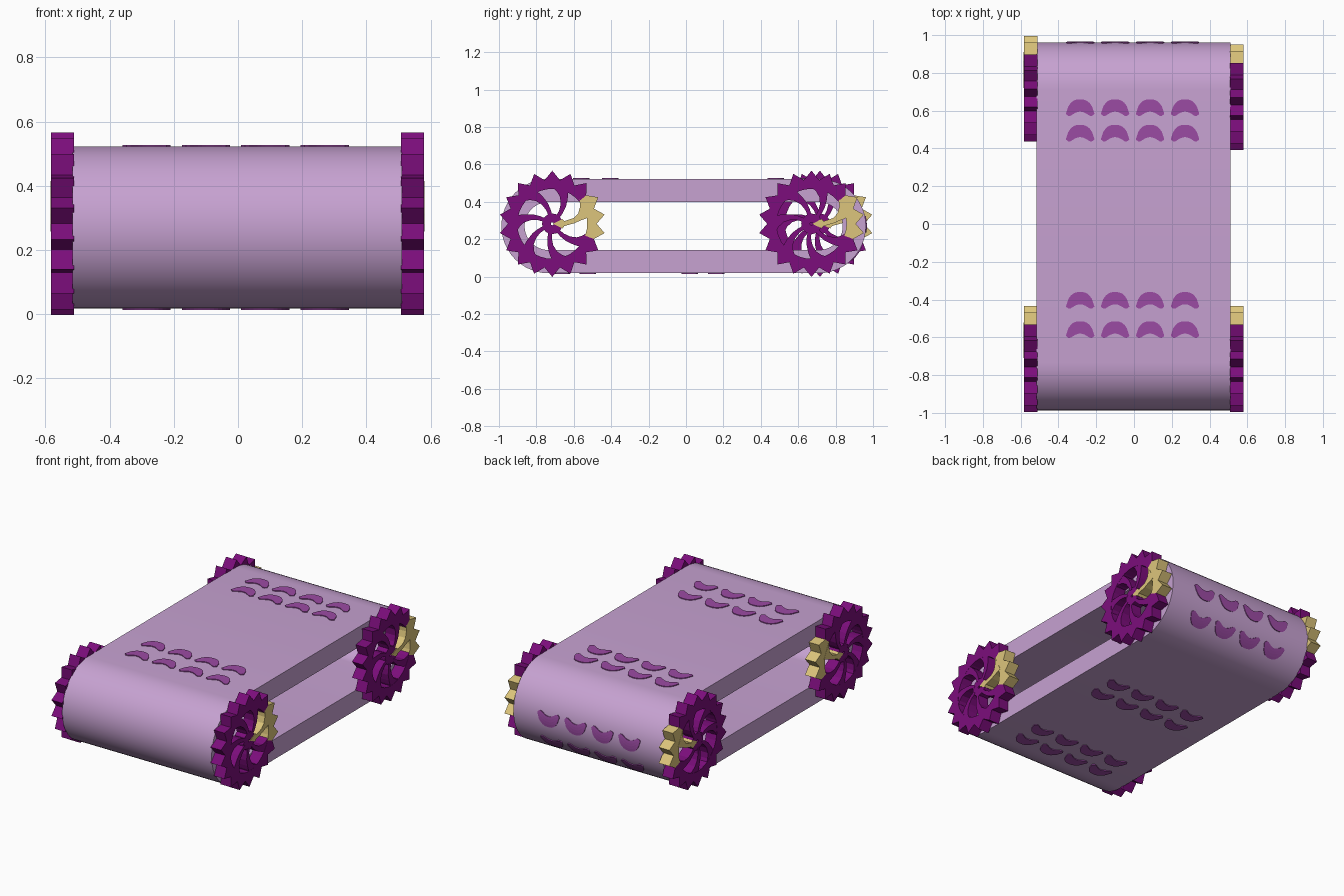
import bpy, bmesh, math
from math import sin, cos, pi, radians

if "Cube" in bpy.data.objects:
    bpy.data.objects.remove(bpy.data.objects["Cube"])


def material(name, rgb):
    m = bpy.data.materials.new(name)
    m.diffuse_color = (*rgb, 1)
    m.use_nodes = True
    m.node_tree.nodes["Principled BSDF"].inputs["Base Color"].default_value = m.diffuse_color
    return m


LILAC = material("lilac", (0.57, 0.36, 0.64))
PURPLE = material("deep purple", (0.20, 0.004, 0.20))
GOLD = material("pale gold", (0.72, 0.56, 0.20))
VIOLET = material("violet", (0.33, 0.07, 0.37))


def finish(bm, name, mats, smooth=False):
    bmesh.ops.recalc_face_normals(bm, faces=bm.faces[:])
    me = bpy.data.meshes.new(name)
    bm.to_mesh(me)
    bm.free()
    for m in mats:
        me.materials.append(m)
    ob = bpy.data.objects.new(name, me)
    bpy.context.collection.objects.link(ob)
    if smooth:
        bpy.context.view_layer.objects.active = ob
        ob.select_set(True)
        bpy.ops.object.shade_smooth_by_angle(angle=radians(30))
        ob.select_set(False)
    return ob


def strip(bm, pairs, x0, x1, closed=False, mat=lambda i: 0):
    """Solid strip: each pair holds two (y, z) points, swept from x0 to x1."""
    rings = [[bm.verts.new((x, *p)) for x, p in ((x0, a), (x1, a), (x1, b), (x0, b))]
             for a, b in pairs]
    n = len(rings)
    for i in range(n if closed else n - 1):
        r, q = rings[i], rings[(i + 1) % n]
        for k in range(4):
            j = (k + 1) % 4
            bm.faces.new((r[k], r[j], q[j], q[k])).material_index = mat(i)
    if not closed:
        for r, i in ((rings[0], 0), (rings[-1], n - 2)):
            bm.faces.new(r).material_index = mat(i)


def polar(c, r, deg):
    return c[0] + r * cos(radians(deg)), c[1] + r * sin(radians(deg))


# Belt: thick rounded loop
YF, YB, ZC, RO, RI = -0.735, 0.71, 0.27, 0.252, 0.128
pairs = []
for yc, start in ((YB, -90), (YF, 90)):
    for i in range(25):
        a = start + 180 * i / 24
        pairs.append((polar((yc, ZC), RO, a), polar((yc, ZC), RI, a)))
bm = bmesh.new()
strip(bm, pairs, -0.515, 0.51, closed=True)
finish(bm, "belt", [LILAC], smooth=True)


# Bean-shaped marks wrapped onto the belt surface
def on_belt(s, lift):
    """Distance s along the belt from the top middle, heading to the back."""
    r, arc = RO + lift, pi * RO
    if s < YB:
        return s, ZC + r
    if s < YB + arc:
        a = (s - YB) / RO
        return YB + r * sin(a), ZC + r * cos(a)
    return YB - (s - YB - arc), ZC - r


def add_mark(bm, x, s, nu=12, nv=4):
    grid = []
    for i in range(nu + 1):
        t = -1 + 2 * i / nu
        top = -0.025 + 0.075 * (1 - abs(t) ** 2.6) ** 0.7
        low = -0.043 + 0.028 * max(0, cos(t * pi / 1.5)) + 0.015 * abs(t) ** 6
        row = []
        for j in range(nv + 1):
            y, z = on_belt(s + low + (top - low) * j / nv, 0.002)
            row.append(bm.verts.new((x + 0.075 * t, y, z)))
        grid.append(row)
    for i in range(nu):
        for j in range(nv):
            bm.faces.new((grid[i][j], grid[i + 1][j], grid[i + 1][j + 1], grid[i][j + 1]))


for name, rows in (("top_back_marks", (0.61, 0.475)), ("top_front_marks", (-0.41, -0.565)),
                   ("end_marks", (1.09, 1.26)), ("underside_back_marks", (2.045, 2.185)),
                   ("underside_front_marks", (2.73, 2.87))):
    bm = bmesh.new()
    for s in rows:
        for i in range(4):
            add_mark(bm, -0.285 + 0.185 * i, s)
    ob = finish(bm, name, [VIOLET])
    mod = ob.modifiers.new("thickness", 'SOLIDIFY')
    mod.thickness, mod.offset = 0.006, 0


# Toothed wheels with swept spokes and one gold segment
def wheel(name, x0, x1, yc):
    c = (yc, 0.282)
    bm = bmesh.new()
    # rim: 18 teeth, three of them gold
    rim = [(polar(c, 0.284 if i % 2 else 0.237, -20 + 10 * i),
            polar(c, 0.187, -20 + 10 * i)) for i in range(36)]
    strip(bm, rim, x0, x1, closed=True, mat=lambda i: 1 if i < 6 else 0)
    # hub
    hub = [(polar(c, 0.055, 22.5 * i), polar(c, 0.008, 22.5 * i)) for i in range(16)]
    strip(bm, hub, x0 + 0.002, x1 - 0.002, closed=True)

    # spokes
    def spoke(base, profile, mat, grow):
        pts = []
        for r, half in profile:
            a = base - 12 + 26 * (r / 0.19) ** 2
            d = math.degrees(half / max(r, 0.01))
            pts.append((polar(c, r, a + d), polar(c, r, a - d)))
        strip(bm, pts, x0 - grow, x1 + grow, mat=lambda i: mat)

    plain = ((0.045, 0.010), (0.08, 0.012), (0.115, 0.016), (0.15, 0.022), (0.175, 0.032), (0.20, 0.046))
    for k in range(1, 7):
        spoke(10 + k * 360 / 7, plain, 0, -0.001)
    arrow = ((0.005, 0.001), (0.06, 0.026), (0.066, 0.013), (0.12, 0.014),
             (0.15, 0.020), (0.175, 0.036), (0.198, 0.055))
    spoke(10, arrow, 1, 0.001)
    finish(bm, name, [PURPLE, GOLD])


wheel("front_right_wheel", 0.508, 0.58, -0.715)
wheel("back_right_wheel", 0.508, 0.58, 0.671)
wheel("front_left_wheel", -0.583, -0.511, -0.715)
wheel("back_left_wheel", -0.583, -0.511, 0.716)
